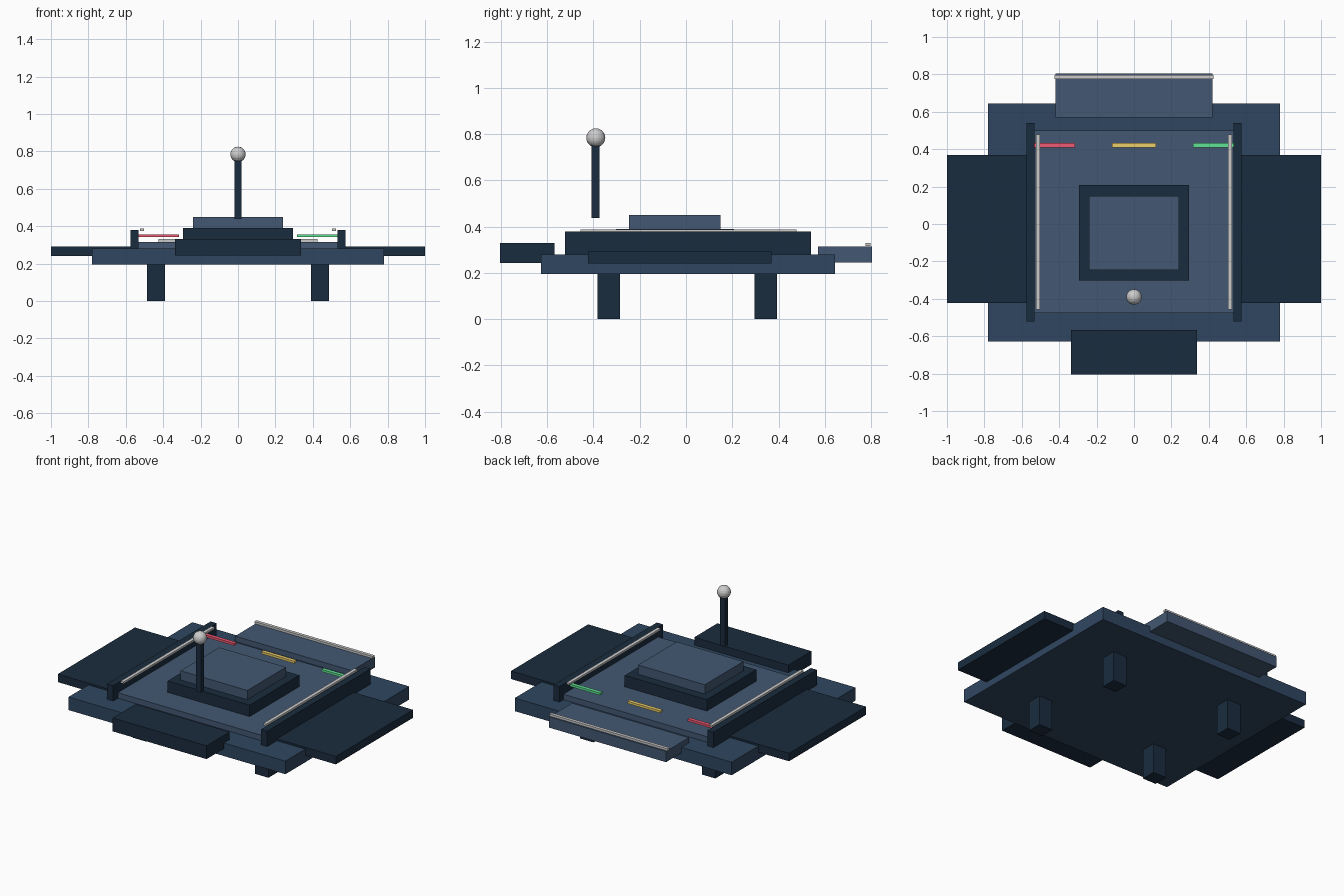
import bpy, bmesh

if "Cube" in bpy.data.objects:
    bpy.data.objects.remove(bpy.data.objects["Cube"])


def material(name, r, g, b):
    # colours given as sRGB 0-255, stored linear
    m = bpy.data.materials.new(name)
    m.diffuse_color = [(c / 255) ** 2.2 for c in (r, g, b)] + [1]
    m.use_nodes = True
    m.node_tree.nodes["Principled BSDF"].inputs["Base Color"].default_value = m.diffuse_color
    return m


HULL = material("hull_blue", 51, 72, 97)
DECK = material("deck_blue", 69, 88, 114)
DARK = material("dark_blue", 32, 48, 65)
WHITE = material("pale_trim", 212, 214, 216)
RED = material("red_light", 240, 90, 115)
YELLOW = material("yellow_light", 235, 205, 105)
GREEN = material("green_light", 95, 225, 145)


def add_object(name, bm, mat):
    mesh = bpy.data.meshes.new(name)
    bm.to_mesh(mesh)
    bm.free()
    mesh.materials.append(mat)
    obj = bpy.data.objects.new(name, mesh)
    bpy.context.collection.objects.link(obj)
    return obj


def box(name, x, y, z, mat):
    # x, y, z are (min, max) ranges
    bm = bmesh.new()
    bmesh.ops.create_cube(bm, size=1)
    for v in bm.verts:
        v.co = [(a + b) / 2 + c * (b - a) for c, (a, b) in zip(v.co, (x, y, z))]
    return add_object(name, bm, mat)


def mirrored_box(name, x, y, z, mat):
    box(name + "_right", x, y, z, mat)
    box(name + "_left", (-x[1], -x[0]), y, z, mat)


# main body
box("base_plate", (-0.78, 0.78), (-0.627, 0.645), (0.195, 0.28), HULL)
box("deck", (-0.532, 0.532), (-0.475, 0.50), (0.27, 0.316), DECK)

# stepped centre housing
box("housing_lower", (-0.295, 0.295), (-0.302, 0.208), (0.31, 0.39), DARK)
box("housing_upper", (-0.24, 0.24), (-0.247, 0.15), (0.385, 0.45), DECK)

# side wings, walls and pale rails
mirrored_box("wing", (0.57, 1.0), (-0.423, 0.37), (0.24, 0.292), DARK)
mirrored_box("side_wall", (0.532, 0.575), (-0.522, 0.54), (0.275, 0.38), DARK)
mirrored_box("side_rail", (0.502, 0.524), (-0.457, 0.478), (0.374, 0.387), WHITE)

# front block, back block and back rail
box("front_block", (-0.338, 0.338), (-0.805, -0.568), (0.243, 0.33), DARK)
box("back_block", (-0.42, 0.42), (0.57, 0.805), (0.245, 0.315), DECK)
box("back_rail", (-0.425, 0.425), (0.776, 0.797), (0.316, 0.33), WHITE)

# coloured light strips
for name, cx, half, mat in (("red", -0.423, 0.108, RED),
                            ("yellow", 0, 0.118, YELLOW),
                            ("green", 0.423, 0.108, GREEN)):
    box(name + "_strip", (cx - half, cx + half), (0.41, 0.434), (0.341, 0.356), mat)

# legs
mirrored_box("front_leg", (0.39, 0.487), (-0.382, -0.285), (0, 0.2), DARK)
mirrored_box("back_leg", (0.39, 0.487), (0.297, 0.394), (0, 0.2), DARK)

# mast with ball on top
box("mast", (-0.018, 0.018), (-0.408, -0.373), (0.437, 0.76), DARK)
bm = bmesh.new()
bmesh.ops.create_uvsphere(bm, u_segments=20, v_segments=12, radius=0.041)
ball = add_object("mast_ball", bm, WHITE)
ball.location = (0, -0.39, 0.784)
